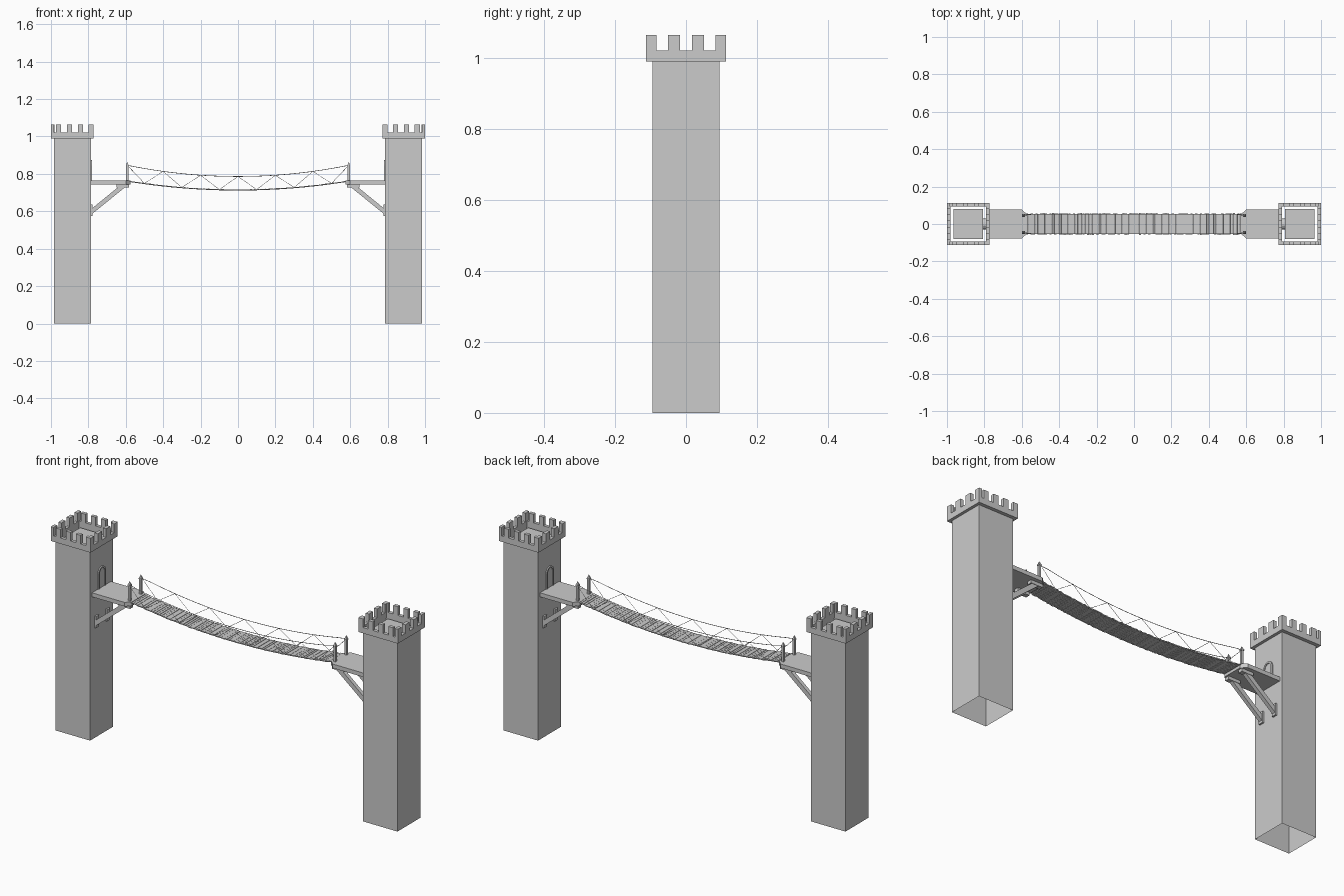
import bpy, bmesh, math, random
from mathutils import Vector, Matrix

if "Cube" in bpy.data.objects:
    bpy.data.objects.remove(bpy.data.objects["Cube"])

random.seed(4)
GREY = bpy.data.materials.new("plain_grey")
GREY.diffuse_color = (0.6, 0.6, 0.6, 1)
GREY.use_nodes = True
GREY.node_tree.nodes["Principled BSDF"].inputs["Base Color"].default_value = GREY.diffuse_color


def finish(name, bm):
    bmesh.ops.recalc_face_normals(bm, faces=bm.faces)
    me = bpy.data.meshes.new(name)
    bm.to_mesh(me)
    bm.free()
    me.materials.append(GREY)
    ob = bpy.data.objects.new(name, me)
    bpy.context.collection.objects.link(ob)
    return ob


def add_box(bm, x0, x1, y0, y1, z0, z1, tilt=0.0):
    m = (Matrix.Translation(((x0 + x1) / 2, (y0 + y1) / 2, (z0 + z1) / 2))
         @ Matrix.Rotation(tilt, 4, 'Y')
         @ Matrix.Diagonal((abs(x1 - x0), abs(y1 - y0), abs(z1 - z0), 1)))
    return bmesh.ops.create_cube(bm, size=1, matrix=m)["verts"]


def add_prism(bm, pts, shift):
    """Extrude a closed outline of 3D points along a vector."""
    face = bm.faces.new([bm.verts.new(p) for p in pts])
    ext = bmesh.ops.extrude_face_region(bm, geom=[face], use_keep_orig=True)
    bmesh.ops.translate(bm, vec=shift,
                        verts=[v for v in ext["geom"] if isinstance(v, bmesh.types.BMVert)])


def rope(name, pts, radius):
    cu = bpy.data.curves.new(name + "_path", 'CURVE')
    cu.dimensions = '3D'
    cu.bevel_depth = radius
    cu.bevel_resolution = 0
    cu.use_fill_caps = True
    sp = cu.splines.new('POLY')
    sp.points.add(len(pts) - 1)
    for p, q in zip(sp.points, pts):
        p.co = (*q, 1)
    tmp = bpy.data.objects.new("tmp", cu)
    me = bpy.data.meshes.new_from_object(tmp)
    bpy.data.objects.remove(tmp)
    me.name = name
    me.materials.clear()
    me.materials.append(GREY)
    bpy.context.collection.objects.link(bpy.data.objects.new(name, me))


def deck_z(x):
    return 0.715 + 0.046 * (x / 0.58) ** 2


def rail_z(x):
    return 0.786 + 0.06 * (x / 0.592) ** 2


def arch(half, base, spring, n=8):
    """Door outline in (y, z): straight jambs and a round head."""
    head = [(half * math.cos(a), spring + half * math.sin(a))
            for a in (math.pi * i / n for i in range(n + 1))]
    return [(half, base)] + head + [(-half, base)]


for s, side in ((-1, "left"), (1, "right")):
    # tower shaft: hollow, open at both ends
    bm = bmesh.new()
    add_box(bm, s * 0.985, s * 0.787, -0.094, 0.094, 0, 0.992)
    bmesh.ops.delete(bm, geom=[f for f in bm.faces if abs(f.normal.z) > 0.9], context='FACES_ONLY')
    finish(side + "_tower_shaft", bm)

    # roof floor, slightly smaller than the shaft
    bm = bmesh.new()
    add_box(bm, s * 0.966, s * 0.808, -0.08, 0.08, 0.985, 0.995)
    finish(side + "_tower_floor", bm)

    # parapet ring with merlons
    bm = bmesh.new()
    i0, i1, w, h, t = 0.772, 1.0, 0.018, 0.112, 1.02
    for y in (-h, h - w):
        add_box(bm, s * i0, s * i1, y, y + w, 0.99, t)
        for a, b in ((0, 0.027), (0.057, 0.084), (0.115, 0.142), (0.173, 0.2), (0.212, 0.228)):
            add_box(bm, s * (i0 + a), s * (i0 + b), y, y + w, t, 1.065)
    for x in (i0, i1 - w):
        add_box(bm, s * x, s * (x + w), -h + w, h - w, 0.99, t)
        for a, b in ((-h + w, -0.083), (-0.051, -0.017), (0.017, 0.051), (0.083, h - w)):
            add_box(bm, s * x, s * (x + w), a, b, t, 1.065)
    finish(side + "_parapet", bm)

    # arched door frame and door
    bm = bmesh.new()
    outer, inner = arch(0.03, 0.765, 0.845), arch(0.021, 0.765, 0.845)
    for k in range(len(outer) - 1):
        quad = [outer[k], outer[k + 1], inner[k + 1], inner[k]]
        add_prism(bm, [(s * 0.781, y, z) for y, z in quad], Vector((s * 0.026, 0, 0)))
    finish(side + "_door_frame", bm)
    bm = bmesh.new()
    add_prism(bm, [(s * 0.785, y, z) for y, z in inner], Vector((s * 0.01, 0, 0)))
    finish(side + "_door", bm)

    # landing platform with cut corners
    bm = bmesh.new()
    plan = [(0.788, -0.078), (0.6, -0.078), (0.574, -0.053),
            (0.574, 0.053), (0.6, 0.078), (0.788, 0.078)]
    add_prism(bm, [(s * x, y, 0.743) for x, y in plan], Vector((0, 0, 0.021)))
    finish(side + "_platform", bm)

    for y, row in ((-0.046, "front"), (0.046, "back")):
        # diagonal brace with wall plate and top pad
        bm = bmesh.new()
        prof = [(0.787, 0.61), (0.63, 0.738), (0.592, 0.738), (0.787, 0.58)]
        add_prism(bm, [(s * x, y - 0.01, z) for x, z in prof], Vector((0, 0.02, 0)))
        add_box(bm, s * 0.788, s * 0.778, y - 0.013, y + 0.013, 0.575, 0.635)
        add_box(bm, s * 0.65, s * 0.582, y - 0.012, y + 0.012, 0.727, 0.745)
        finish(f"{side}_{row}_brace", bm)

        # rope post with collar and pointed cap
        bm = bmesh.new()
        add_box(bm, s * 0.598, s * 0.586, y - 0.006, y + 0.006, 0.735, 0.842)
        add_box(bm, s * 0.6, s * 0.584, y - 0.008, y + 0.008, 0.842, 0.847)
        bmesh.ops.create_cone(bm, cap_ends=True, segments=4, radius1=0.0095, radius2=0, depth=0.018,
                              matrix=Matrix.Translation((s * 0.592, y, 0.856))
                              @ Matrix.Rotation(math.pi / 4, 4, 'Z'))
        finish(f"{side}_{row}_post", bm)

# hanging deck of slightly uneven planks
bm = bmesh.new()
N = 92
pitch = 1.156 / N
for i in range(N):
    x = -0.578 + (i + 0.5) * pitch
    slope = math.atan(2 * 0.046 * x / 0.58 ** 2)
    hw = pitch * random.uniform(0.42, 0.49)
    z = deck_z(x) + random.uniform(-0.0008, 0.0008)
    e0, e1 = random.uniform(0, 0.004), random.uniform(0, 0.004)
    add_box(bm, x - hw, x + hw, -0.058 + e0, 0.058 - e1, z - 0.002, z + 0.002, -slope)
finish("deck_planks", bm)

# ropes on each side: deck rope, hand rope and zigzag lacing
for y, row in ((-0.052, "front"), (0.052, "back")):
    xs = [-0.592 + 1.184 * i / 24 for i in range(25)]
    rope(row + "_deck_rope", [(x, y, deck_z(x) - 0.002) for x in xs], 0.002)
    rope(row + "_hand_rope",
         [(x, y * (0.88 if abs(x) > 0.58 else 1), rail_z(x)) for x in xs], 0.0016)
    zig = []
    for i in range(13):
        x = max(-0.592, min(0.592, -0.6 + 0.1 * i))
        zig.append((x, y, rail_z(x) if i % 2 == 0 else deck_z(x)))
    rope(row + "_lacing", zig, 0.0012)
